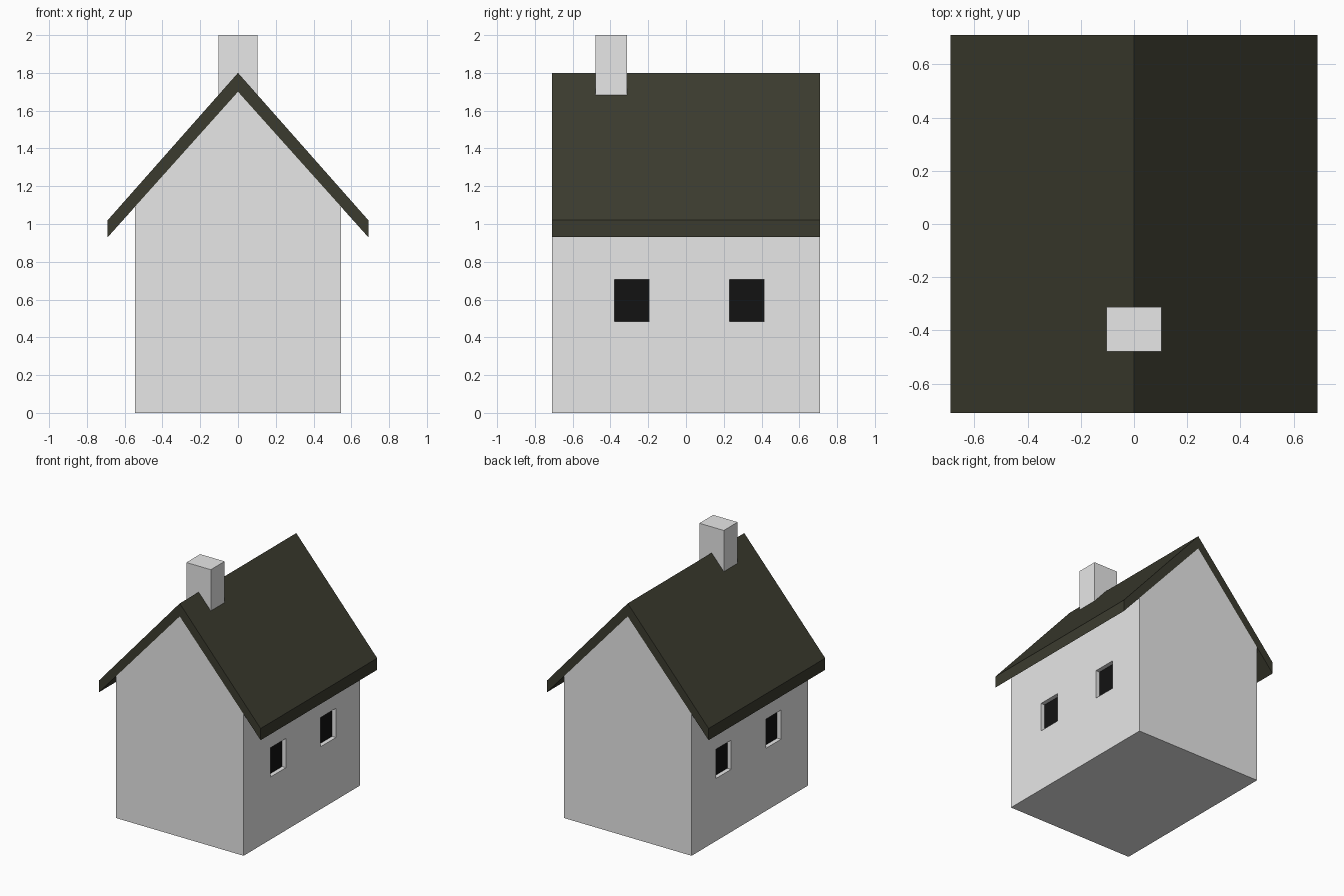
import bpy
import bmesh
from mathutils import Matrix, Vector

if "Cube" in bpy.data.objects:
    bpy.data.objects.remove(bpy.data.objects["Cube"])


def material(name, rgb):
    m = bpy.data.materials.new(name)
    m.diffuse_color = (*rgb, 1.0)
    m.use_nodes = True
    m.node_tree.nodes["Principled BSDF"].inputs["Base Color"].default_value = m.diffuse_color
    return m


GREY = material("wall grey", (0.8, 0.8, 0.8))
ROOF = material("roof dark olive", (0.044, 0.044, 0.028))
BLACK = material("window black", (0.006, 0.006, 0.006))


def finish(bm, name, mat):
    bmesh.ops.recalc_face_normals(bm, faces=bm.faces)
    mesh = bpy.data.meshes.new(name)
    bm.to_mesh(mesh)
    bm.free()
    mesh.materials.append(mat)
    obj = bpy.data.objects.new(name, mesh)
    bpy.context.collection.objects.link(obj)
    return obj


def prism(name, profile, half_length, mat):
    """Extrude an xz profile along y."""
    bm = bmesh.new()
    face = bm.faces.new([bm.verts.new((x, -half_length, z)) for x, z in profile])
    ext = bmesh.ops.extrude_face_region(bm, geom=[face])
    moved = [v for v in ext["geom"] if isinstance(v, bmesh.types.BMVert)]
    bmesh.ops.translate(bm, verts=moved, vec=(0, 2 * half_length, 0))
    return finish(bm, name, mat)


def boxes(name, items, mat):
    """Boxes given as (centre, size)."""
    bm = bmesh.new()
    for centre, size in items:
        bmesh.ops.create_cube(bm, size=1, matrix=Matrix.Translation(Vector(centre))
                              @ Matrix.Diagonal((*size, 1)))
    return finish(bm, name, mat)


W, L, DEPTH = 0.545, 0.71, 0.035

# House body with gabled ends
walls = prism("walls", [(-W, 0), (W, 0), (W, 1.092), (0, 1.70), (-W, 1.092)], L, GREY)

# Window recesses on both long sides, with dark panes at the back
spots = [(s, y) for s in (-1, 1) for y in (-0.287, 0.322)]
cutter = boxes("window_cutter",
               [((s * W, y, 0.595), (2 * DEPTH, 0.185, 0.225)) for s, y in spots], GREY)
cutter.hide_render = True
cutter.hide_viewport = True
cut = walls.modifiers.new("window recesses", 'BOOLEAN')
cut.operation = 'DIFFERENCE'
cut.solver = 'EXACT'
cut.object = cutter
boxes("window_panes",
      [((s * (W - DEPTH), y, 0.595), (0.006, 0.184, 0.224)) for s, y in spots], BLACK)

# Roof with overhanging eaves, flush with the gables
prism("roof", [(-0.69, 0.93), (0, 1.70), (0.69, 0.93),
               (0.69, 1.02), (0, 1.80), (-0.69, 1.02)], L, ROOF)

# Chimney straddling the ridge near the front
boxes("chimney", [((0, -0.396, 1.82), (0.208, 0.168, 0.36))], GREY)
